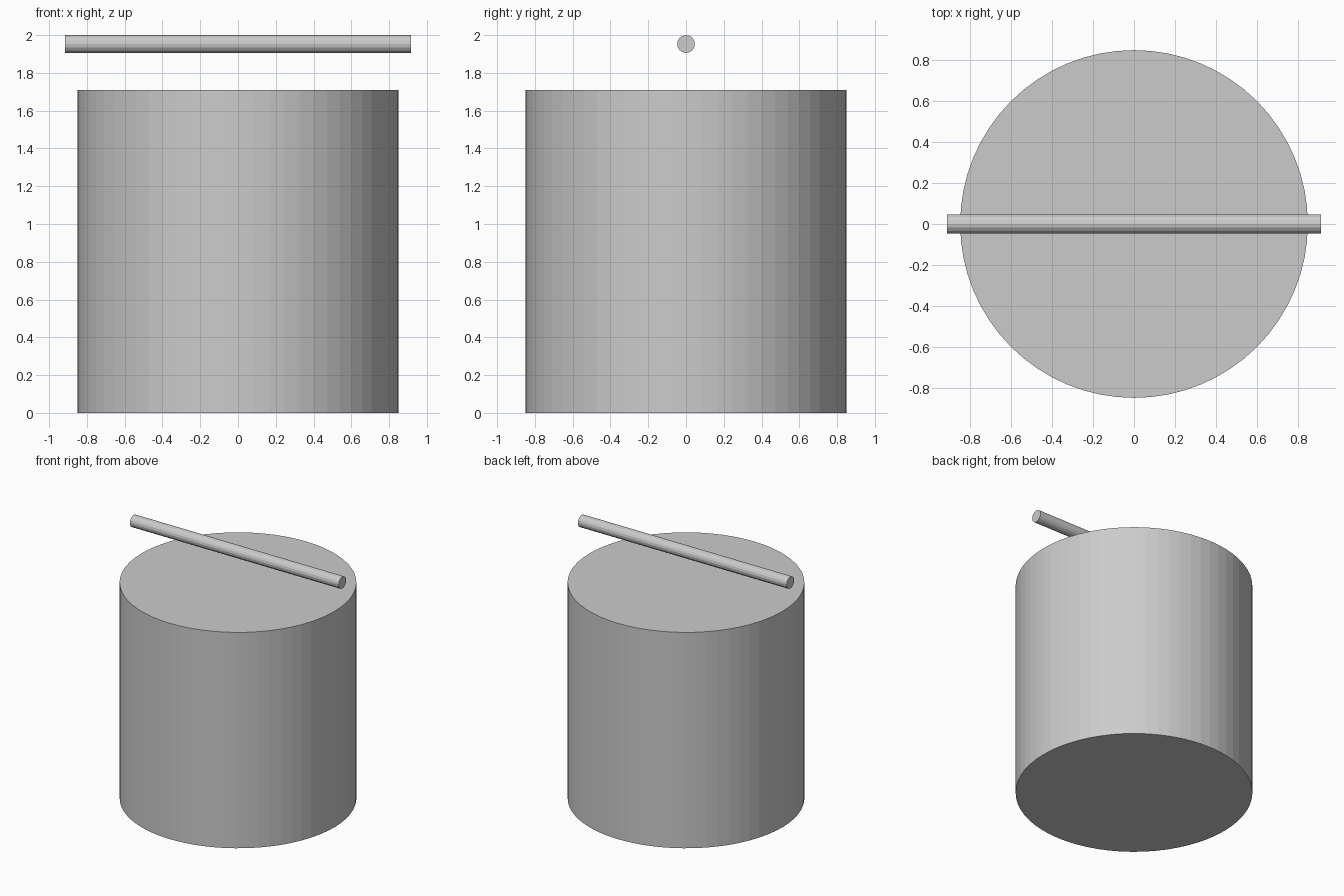
import bpy
import math

if "Cube" in bpy.data.objects:
    bpy.data.objects.remove(bpy.data.objects["Cube"])


def cylinder(name, radius, length, sides, location, rotation=(0, 0, 0)):
    bpy.ops.mesh.primitive_cylinder_add(vertices=sides, radius=radius, depth=length,
                                        location=location, rotation=rotation)
    bpy.context.object.name = name


# Solid drum standing on the ground
cylinder("drum_body", 0.85, 1.71, 64, (0, 0, 0.855))

# Thin rod floating across the top, along x
cylinder("crossbar", 0.047, 1.83, 16, (0, 0, 1.953), (0, math.pi / 2, 0))
